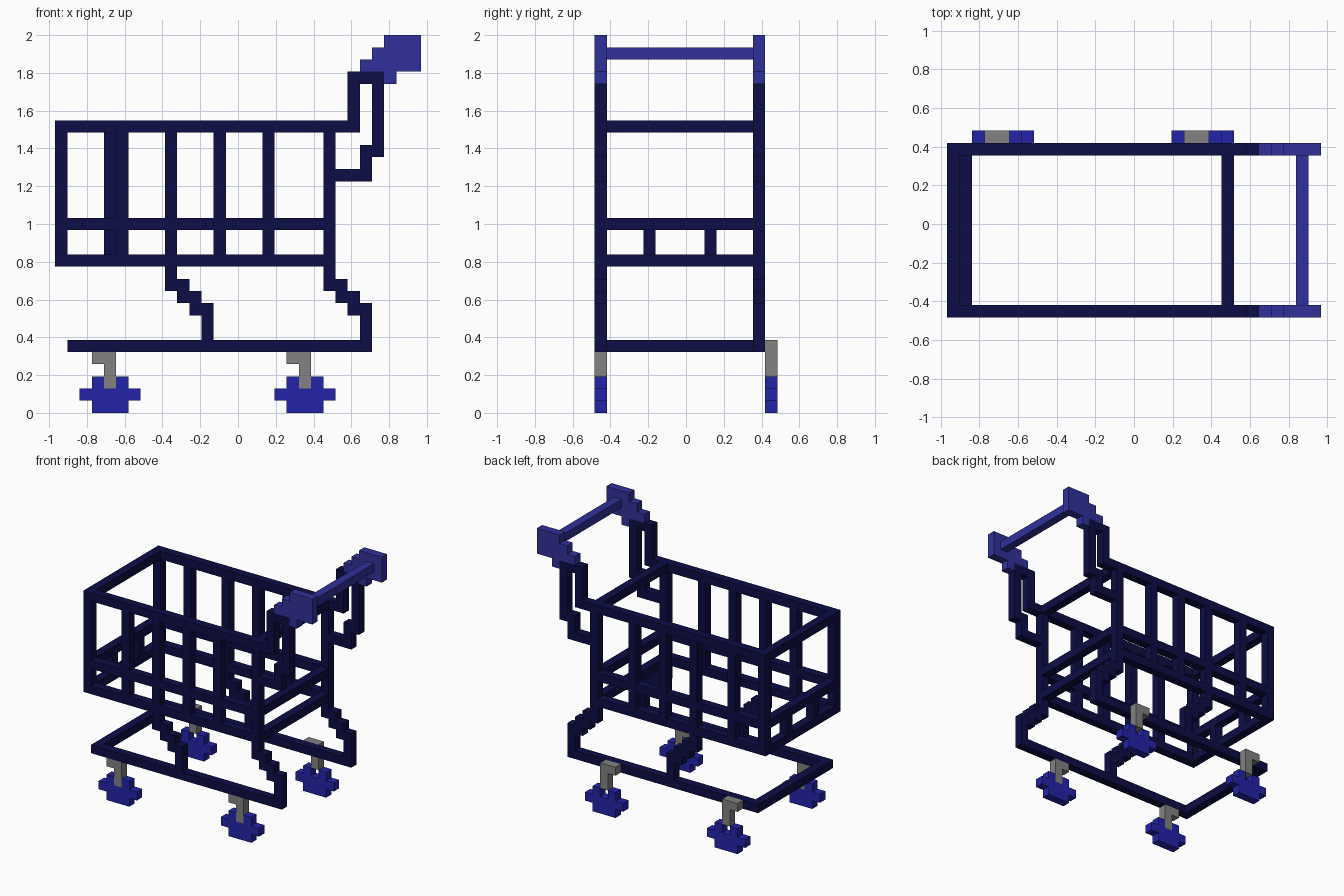
import bpy
import bmesh
from mathutils import Matrix, Vector

cube = bpy.data.objects.get("Cube")
if cube:
    bpy.data.objects.remove(cube, do_unlink=True)

U = 2 / 31                                  # one block
ORIGIN = Vector((-15 * U, -7.5 * U, 0))     # corner of the block grid


def material(name, rgb):
    m = bpy.data.materials.new(name)
    m.use_nodes = True
    m.diffuse_color = (*rgb, 1)
    m.node_tree.nodes["Principled BSDF"].inputs["Base Color"].default_value = (*rgb, 1)
    return m


NAVY = material("dark navy", (0.004, 0.004, 0.061))
INDIGO = material("handle indigo", (0.030, 0.030, 0.328))
BLUE = material("wheel blue", (0.017, 0.017, 0.392))
GREY = material("caster grey", (0.223, 0.223, 0.223))


def part(name, mat, boxes):
    """Boxes are (x0, x1, y0, y1, z0, z1) in block units."""
    bm = bmesh.new()
    for x0, x1, y0, y1, z0, z1 in boxes:
        size = Vector((x1 - x0, y1 - y0, z1 - z0)) * U
        mid = Vector((x0 + x1, y0 + y1, z0 + z1)) * U / 2 + ORIGIN
        bmesh.ops.create_cube(bm, size=1, matrix=Matrix.Translation(mid) @ Matrix.Diagonal((*size, 1)))
    me = bpy.data.meshes.new(name)
    bm.to_mesh(me)
    bm.free()
    me.materials.append(mat)
    ob = bpy.data.objects.new(name, me)
    bpy.context.collection.objects.link(ob)
    return ob


def slab(name, mat, y, rects):
    """One-block-thick side part from (x0, x1, z0, z1) rectangles."""
    return part(name, mat, [(x0, x1, y, y + 1, z0, z1) for x0, x1, z0, z1 in rects])


def stepped_leg(x):
    """Staircase leg going down from the basket to the base rail."""
    return [(x, x + 1, 11, 12), (x, x + 2, 10, 11), (x + 1, x + 3, 9, 10),
            (x + 2, x + 4, 8, 9), (x + 3, x + 4, 6, 8)]


RINGS = (12, 15, 23)                        # heights of the basket rails

for side, y, first_post in (("right", 0, 5), ("left", 13, 4)):
    # Basket side: long rails and posts fitted between them
    slab(side + "_basket_rails", NAVY, y,
         [(0, 25 if z == 23 else 23, z, z + 1) for z in RINGS])
    slab(side + "_basket_posts", NAVY, y,
         [(x, x + 1, a, b) for x in (0, first_post, 9, 13, 17, 22)
          for a, b in ((13, 15), (16, 23))])
    # Undercarriage
    slab(side + "_base_rail", NAVY, y, [(1, 26, 5, 6)])
    slab(side + "_middle_leg", NAVY, y, stepped_leg(9))
    slab(side + "_rear_leg", NAVY, y, stepped_leg(22))
    # Handle support loop
    slab(side + "_handle_support", NAVY, y,
         [(24, 25, 24, 27), (24, 27, 27, 28), (26, 27, 22, 27),
          (25, 27, 21, 22), (25, 26, 20, 21), (23, 26, 19, 20)])
    # Handle end block
    slab(side + "_handle_end", INDIGO, y,
         [(27, 28, 27, 28), (25, 30, 28, 29), (26, 30, 29, 30), (27, 30, 30, 31)])

# Cross bars at both ends of the basket, and the end's short posts
for end, x in (("front", 0), ("rear", 22)):
    part(end + "_basket_bars", NAVY, [(x, x + 1, 1, 13, z, z + 1) for z in RINGS])
part("front_short_posts", NAVY, [(0, 1, y, y + 1, 13, 15) for y in (4, 9)])

# Base cross bar and push handle
part("base_cross_bar", NAVY, [(1, 2, 1, 13, 5, 6)])
part("push_handle", INDIGO, [(28, 29, 1, 13, 29, 30)])

# Casters: those on the left sit outside the rail, one block higher
for end, x in (("front", 2), ("rear", 18)):
    for side, y, lift in (("right", 0, 0), ("left", 14, 1)):
        slab(f"{end}_{side}_caster", GREY, y,
             [(x + 1, x + 3, 4 + lift, 5 + lift), (x + 2, x + 3, 2 + lift, 4 + lift)])
        slab(f"{end}_{side}_wheel", BLUE, y,
             [(x + 1, x + 4, 0, 1), (x, x + 5, 1, 2),
              (x + 1, x + 2, 2, 3), (x + 3, x + 4, 2, 3)])
